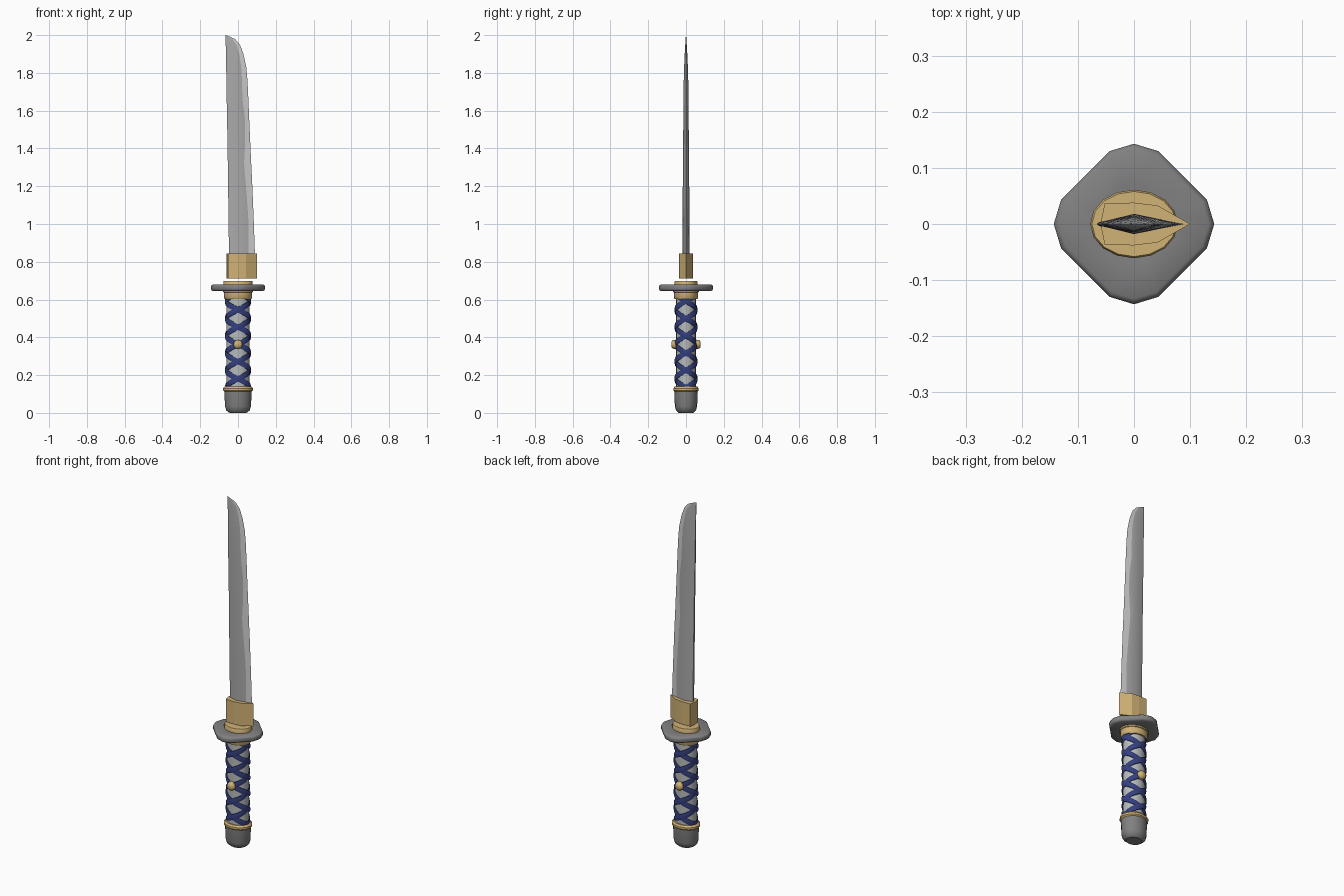
import bpy, bmesh
from math import sin, cos, pi, radians

cube = bpy.data.objects.get("Cube")
if cube:
    bpy.data.objects.remove(cube, do_unlink=True)


def material(name, rgb):
    m = bpy.data.materials.new(name)
    m.use_nodes = True
    m.diffuse_color = (*rgb, 1)
    m.node_tree.nodes["Principled BSDF"].inputs["Base Color"].default_value = (*rgb, 1)
    return m


STEEL = material("blade steel", (0.40, 0.40, 0.40))
EDGE = material("polished edge", (0.62, 0.62, 0.62))
GOLD = material("brass", (0.64, 0.45, 0.18))
IRON = material("dark iron", (0.22, 0.22, 0.22))
BLUE = material("blue cord", (0.035, 0.05, 0.21))
SKIN = material("pale grip", (0.48, 0.50, 0.50))


def build(name, rings, mats, closed_path=False, rule=None, smooth=35):
    """Skin a list of closed rings, capping both ends; rule picks a material per column."""
    bm = bmesh.new()
    vs = [[bm.verts.new(p) for p in ring] for ring in rings]
    n = len(vs[0])
    for a, b in zip(vs, vs[1:]):
        for i in range(n):
            j = (i + 1) % n
            f = bm.faces.new((a[i], a[j], b[j], b[i]))
            f.material_index = rule(i) if rule else 0
    bm.faces.new(vs[0][::-1])
    bm.faces.new(vs[-1])
    bmesh.ops.remove_doubles(bm, verts=bm.verts, dist=0.00001)
    bmesh.ops.recalc_face_normals(bm, faces=bm.faces)
    me = bpy.data.meshes.new(name)
    bm.to_mesh(me)
    bm.free()
    for m in mats:
        me.materials.append(m)
    ob = bpy.data.objects.new(name, me)
    bpy.context.collection.objects.link(ob)
    bpy.ops.object.select_all(action="DESELECT")
    ob.select_set(True)
    bpy.context.view_layer.objects.active = ob
    if smooth:
        bpy.ops.object.shade_smooth_by_angle(angle=radians(smooth))
    return ob


def oval(rx, ry, z, n=16):
    return [(rx * cos(2 * pi * i / n), ry * sin(2 * pi * i / n), z) for i in range(n)]


def turned(name, profile, mat, n=16):
    return build(name, [oval(rx, ry, z, n) for rx, ry, z in profile], [mat])


# Pommel, rings and grip core
turned("pommel", [(0.045, 0.038, 0), (0.062, 0.053, 0.013), (0.069, 0.059, 0.035),
                  (0.072, 0.062, 0.115)], IRON)
turned("pommel_ring", [(0.072, 0.060, 0.112), (0.079, 0.067, 0.119),
                       (0.079, 0.067, 0.130), (0.070, 0.060, 0.139)], GOLD)
turned("grip", [(0.061, 0.052, 0.13), (0.061, 0.052, 0.61)], SKIN, 24)
turned("upper_collar", [(0.071, 0.060, 0.603), (0.075, 0.064, 0.609),
                        (0.075, 0.064, 0.638), (0.079, 0.068, 0.640), (0.079, 0.068, 0.648)], GOLD)
turned("guard_washer", [(0.078, 0.061, 0.67), (0.078, 0.061, 0.692), (0.075, 0.058, 0.698)], GOLD)

# Crossed cord wrapping: two strands each way, weaving over and under
HALF_TURN, MID, LOW, HIGH = 0.0914, 0.363, 0.134, 0.607
STEPS = 110
for turn in (1, -1):
    for start in (0, 1):
        rings = []
        for k in range(STEPS + 1):
            z = LOW - 0.01 + (HIGH - LOW + 0.02) * k / STEPS
            phase = pi * (z - MID) / HALF_TURN
            a = -pi / 2 + turn * phase + pi * start
            lift = 0.0645 + 0.0025 * turn * cos(2 * phase)
            ring = []
            for r, h in ((lift - 0.008, -1), (lift, -1), (lift + 0.003, 0),
                         (lift, 1), (lift - 0.008, 1)):
                zz = min(max(z + h * 0.0155, LOW), HIGH)
                ring.append((r * cos(a), (r - 0.008) * sin(a), zz))
            rings.append(ring)
        side = "right" if turn == 1 else "left"
        build(f"{side}_hand_cord_{start + 1}", rings, [BLUE])

# Domed studs on the front and back of the grip
for label, s in (("front", -1), ("back", 1)):
    dome = [(0.024, 0.050), (0.024, 0.066), (0.020, 0.073), (0.011, 0.078)]
    build(f"{label}_stud", [[(x, s * y, MID + z) for x, z, _ in oval(r, r, 0, 12)]
                            for r, y in dome], [GOLD], smooth=60)

# Diamond guard with clipped corners and a rounded rim
quarter = [(0.143, 0), (0.130, 0.043), (0.043, 0.130)]
outline = []
for _ in range(4):
    outline += quarter
    quarter = [(-y, x) for x, y in quarter]
build("guard", [[(x * s, y * s, z) for x, y in outline] for s, z in
                ((0.5, 0.650), (0.93, 0.645), (0.985, 0.650), (1, 0.657), (1, 0.668),
                 (0.985, 0.675), (0.93, 0.680), (0.5, 0.674))], [IRON], smooth=60)

# Blade collar, pointed towards the cutting edge
half = [(-0.052, 0.037), (0, 0.038), (0.042, 0.033)]
section = [(-0.060, 0)] + half + [(0.100, 0)] + [(x, -y) for x, y in half[::-1]]
build("blade_collar", [[(x, y, z) for x, y in section] for z in (0.712, 0.843)], [GOLD], smooth=0)

# Blade stations: height, spine x, ridge x, wavy temper line x, edge x, half thickness
stations = [
    (0.80, -0.047, 0.000, 0.056, 0.091, 0.018), (1.00, -0.050, 0.000, 0.056, 0.084, 0.018),
    (1.10, -0.051, 0.000, 0.050, 0.080, 0.018), (1.22, -0.053, 0.000, 0.040, 0.075, 0.017),
    (1.32, -0.054, 0.000, 0.032, 0.070, 0.016), (1.45, -0.056, 0.000, 0.038, 0.064, 0.015),
    (1.56, -0.058, 0.000, 0.036, 0.059, 0.014), (1.66, -0.060, -0.001, 0.024, 0.055, 0.013),
    (1.76, -0.061, -0.003, 0.021, 0.050, 0.012), (1.83, -0.063, -0.008, 0.017, 0.044, 0.010),
    (1.90, -0.064, -0.016, 0.007, 0.029, 0.007), (1.95, -0.065, -0.030, -0.008, 0.010, 0.004),
    (1.98, -0.066, -0.046, -0.030, -0.016, 0.002), (2.00, -0.067, -0.066, -0.065, -0.064, 0.0005)]
rings = []
for z, spine, ridge, temper, edge, t in stations:
    ty = t * (edge - temper) / (edge - ridge)
    rings.append([(spine, -t * 0.3, z), (ridge, -t, z), (temper, -ty, z), (edge, 0, z),
                  (temper, ty, z), (ridge, t, z), (spine, t * 0.3, z)])
build("blade", rings, [STEEL, EDGE], rule=lambda i: 1 if i in (2, 3) else 0, smooth=30)
